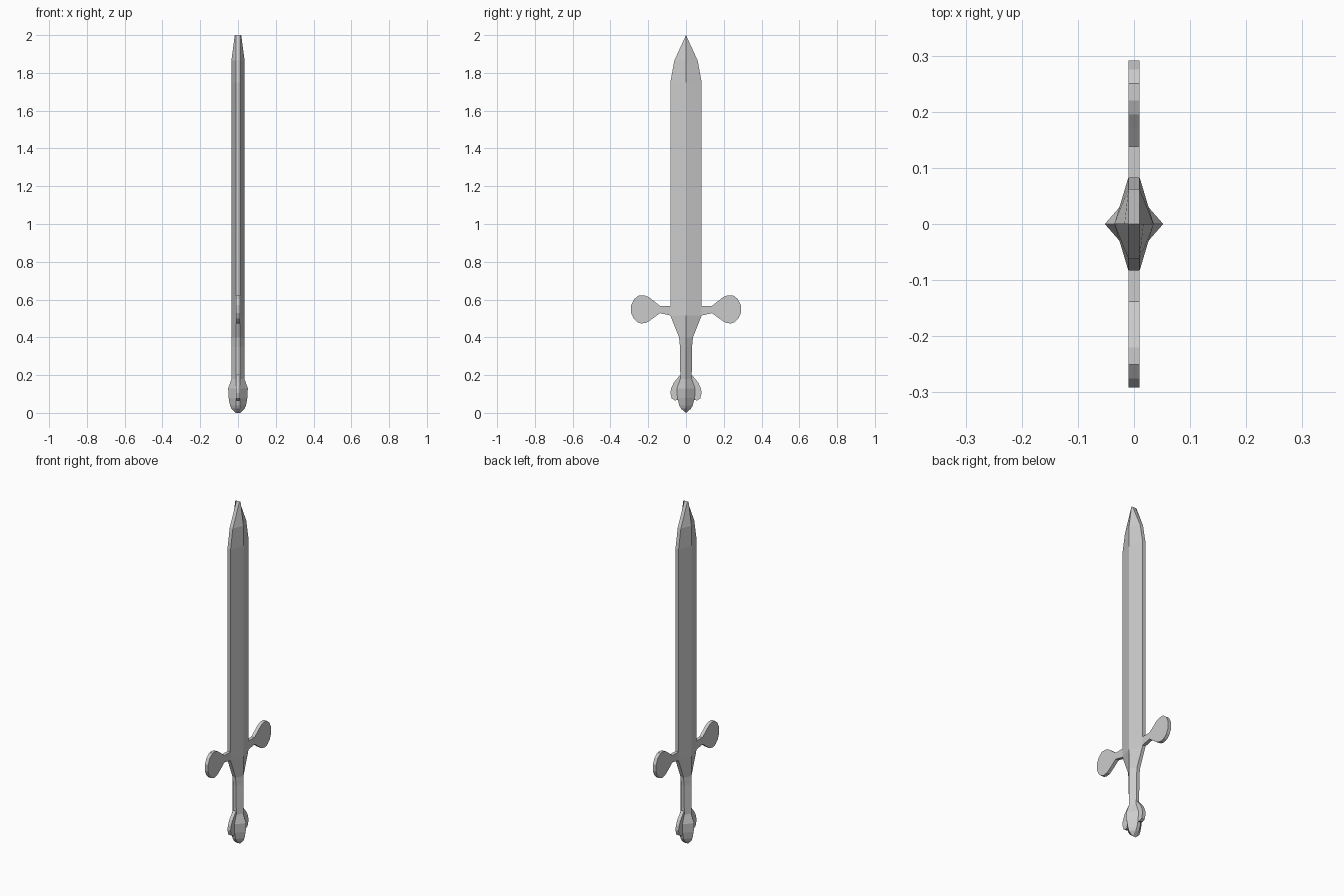
import bpy, bmesh

if "Cube" in bpy.data.objects:
    bpy.data.objects.remove(bpy.data.objects["Cube"])

EDGE = 0.01  # half thickness of the flat rim running round the sword


def finish(name, bm):
    bmesh.ops.remove_doubles(bm, verts=bm.verts, dist=1e-5)
    bmesh.ops.recalc_face_normals(bm, faces=bm.faces)
    mesh = bpy.data.meshes.new(name)
    bm.to_mesh(mesh)
    bm.free()
    obj = bpy.data.objects.new(name, mesh)
    bpy.context.collection.objects.link(obj)
    return obj


def loft(name, rows):
    """Skin six-sided sections; each row is (z, half width in y, half ridge in x)."""
    bm = bmesh.new()
    rings = []
    for z, w, r in rows:
        e = min(EDGE, r)
        pts = [(r, 0), (e, w), (-e, w), (-r, 0), (-e, -w), (e, -w)]
        rings.append([bm.verts.new((x, y, z)) for x, y in pts])
    for a, b in zip(rings, rings[1:]):
        for i in range(6):
            j = (i + 1) % 6
            bm.faces.new((a[i], a[j], b[j], b[i]))
    for ring, w in ((rings[0], rows[0][1]), (rings[-1], rows[-1][1])):
        if w > 0.001:
            bm.faces.new(ring)
    return finish(name, bm)


def plate(name, outline):
    """Flat plate from a (y, z) outline, one on each side of the sword."""
    bm = bmesh.new()
    for s in (1, -1):
        face = bm.faces.new([bm.verts.new((-EDGE, s * y, z)) for y, z in outline])
        out = bmesh.ops.extrude_face_region(bm, geom=[face])
        verts = [v for v in out["geom"] if isinstance(v, bmesh.types.BMVert)]
        bmesh.ops.translate(bm, verts=verts, vec=(2 * EDGE, 0, 0))
    return finish(name, bm)


# Blade with its central ridge, narrowing to the grip and to the tip
loft("blade", [(0.40, 0.037, 0.035), (0.516, 0.083, 0.035), (1.75, 0.083, 0.035),
               (1.865, 0.062, 0.035), (2.0, 0.0, 0.017)])

# Grip
loft("grip", [(0.18, 0.03, 0.034), (0.35, 0.032, 0.035), (0.40, 0.037, 0.035)])

# Pommel body
loft("pommel", [(0.0, 0.0, 0.012), (0.022, 0.026, 0.035), (0.04, 0.036, 0.042),
                (0.08, 0.046, 0.05), (0.13, 0.048, 0.052), (0.18, 0.03, 0.034)])

# Rounded flat lobes on the pommel
plate("pommel_lobe", [(0.02, 0.20), (0.032, 0.20), (0.065, 0.16), (0.079, 0.13),
                      (0.083, 0.105), (0.075, 0.075), (0.058, 0.066), (0.02, 0.075)])

# Cross guard arms ending in round paddles
plate("guard", [(0.06, 0.567), (0.138, 0.567), (0.17, 0.592), (0.195, 0.612),
                (0.22, 0.622), (0.25, 0.622), (0.275, 0.602), (0.291, 0.57),
                (0.291, 0.53), (0.278, 0.50), (0.257, 0.48), (0.235, 0.473),
                (0.208, 0.478), (0.185, 0.493), (0.138, 0.528), (0.083, 0.516),
                (0.06, 0.516)])
